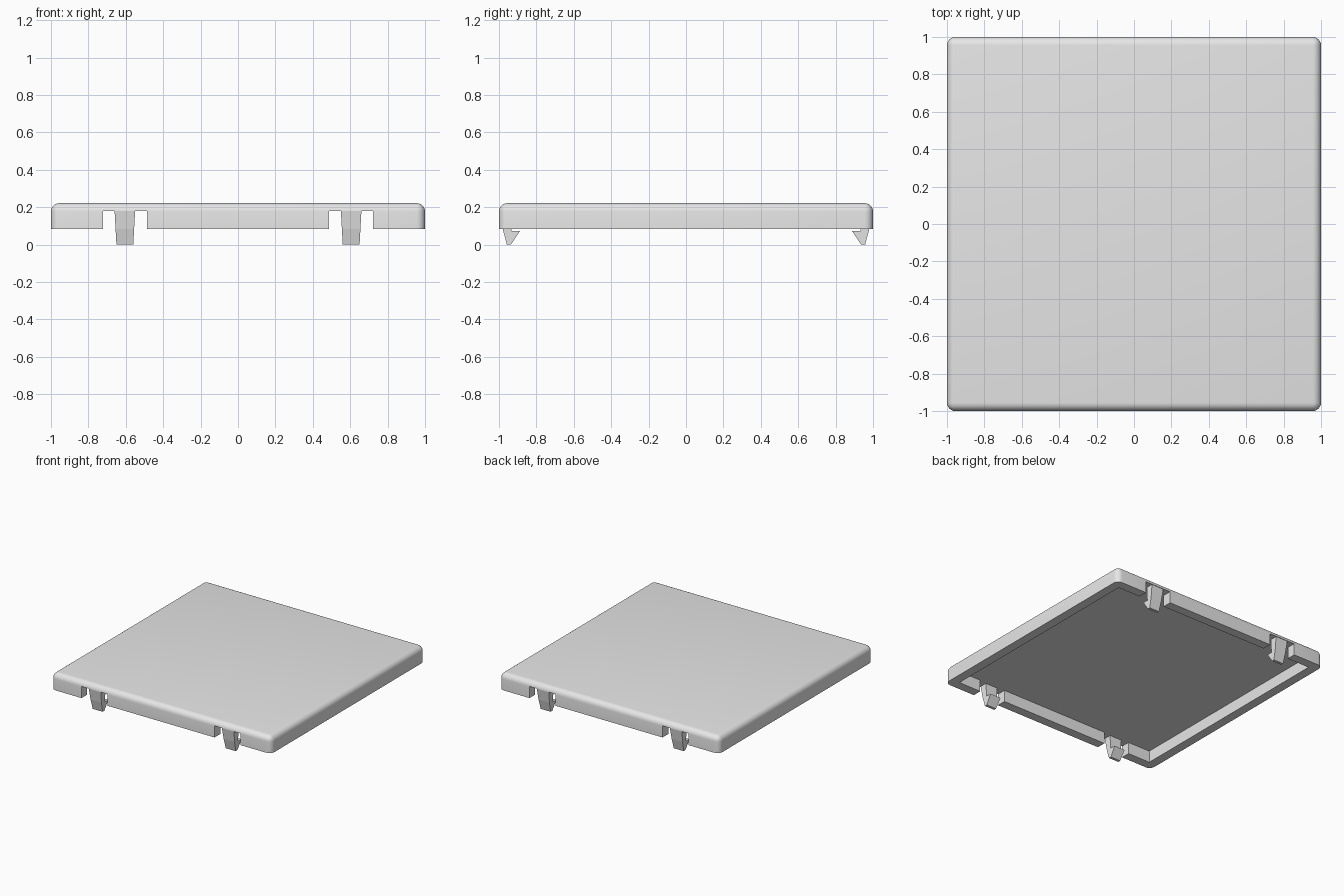
import bpy
import bmesh
from mathutils import Matrix

cube = bpy.data.objects.get("Cube")
if cube:
    bpy.data.objects.remove(cube, do_unlink=True)

# Single grey plastic
grey = bpy.data.materials.new("grey_plastic")
grey.use_nodes = True
grey.diffuse_color = (0.8, 0.8, 0.8, 1)
grey.node_tree.nodes["Principled BSDF"].inputs["Base Color"].default_value = (0.8, 0.8, 0.8, 1)

BOTTOM, TOP, CEILING = 0.085, 0.222, 0.18
RIM, ROUND = 0.075, 0.045
CLIP_X = 0.605


def add_object(name, bm):
    bmesh.ops.recalc_face_normals(bm, faces=bm.faces[:])
    mesh = bpy.data.meshes.new(name)
    bm.to_mesh(mesh)
    bm.free()
    mesh.materials.append(grey)
    obj = bpy.data.objects.new(name, mesh)
    bpy.context.collection.objects.link(obj)
    return obj


def box(lo, hi):
    bm = bmesh.new()
    size = [h - l for l, h in zip(lo, hi)]
    middle = [(l + h) / 2 for l, h in zip(lo, hi)]
    bmesh.ops.create_cube(bm, size=1, matrix=Matrix.Translation(middle) @ Matrix.Diagonal((*size, 1)))
    return bm


def select_only(obj):
    bpy.ops.object.select_all(action="DESELECT")
    obj.select_set(True)
    bpy.context.view_layer.objects.active = obj


def cut(target, name, lo, hi):
    cutter = add_object(name, box(lo, hi))
    cutter.hide_render = True
    mod = target.modifiers.new(name, "BOOLEAN")
    mod.operation = "DIFFERENCE"
    mod.solver = "EXACT"
    mod.object = cutter
    select_only(target)
    bpy.ops.object.modifier_apply(modifier=mod.name)
    bpy.data.objects.remove(cutter, do_unlink=True)


# Cover plate with rounded top and corners
bm = box((-1, -1, BOTTOM), (1, 1, TOP))
edges = [e for e in bm.edges if max(v.co.z for v in e.verts) > CEILING]
bmesh.ops.bevel(bm, geom=edges, offset=ROUND, segments=6, profile=0.5, affect="EDGES")
cover = add_object("cover_plate", bm)

# Hollow underside, then slots through front and back rims
inner = 1 - RIM
cut(cover, "recess_cutter", (-inner, -inner, 0), (inner, inner, CEILING))
for side in (-1, 1):
    x = side * CLIP_X
    for end in (-1, 1):
        y0, y1 = sorted((end * 0.9, end * 1.1))
        cut(cover, "slot_cutter", (x - 0.118, y0, 0), (x + 0.118, y1, CEILING))
select_only(cover)
bpy.ops.object.shade_smooth_by_angle(angle=0.6)

# Barbed clip profile as (distance from centre, height)
PROFILE = [(0.996, 0.184), (0.98, BOTTOM), (0.958, 0), (0.936, 0),
           (0.888, 0.073), (0.934, 0.073), (0.934, 0.184)]


def clip(name, side, end):
    bm = bmesh.new()
    rings = []
    for s in (-1, 1):
        # Slight taper towards the foot
        rings.append([bm.verts.new((side * CLIP_X + s * (0.045 + 0.055 * z), end * d, z))
                      for d, z in PROFILE])
    bm.faces.new(rings[0])
    bm.faces.new(rings[1][::-1])
    for i in range(len(PROFILE)):
        j = (i + 1) % len(PROFILE)
        bm.faces.new((rings[0][i], rings[0][j], rings[1][j], rings[1][i]))
    add_object(name, bm)


for end, end_name in ((-1, "front"), (1, "back")):
    for side, side_name in ((-1, "right"), (1, "left")):
        clip(f"{end_name}_{side_name}_clip", side, end)
